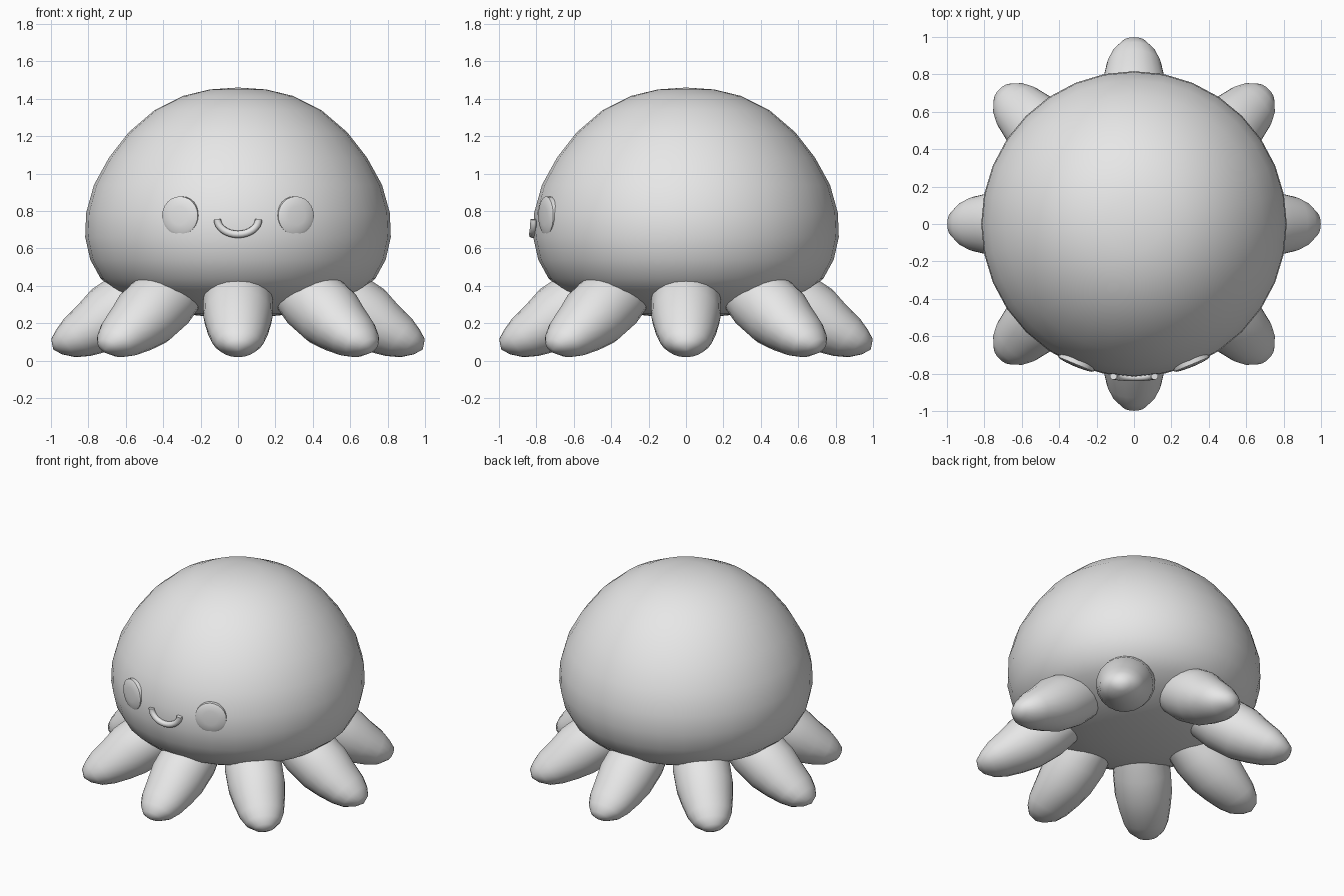
import bpy, bmesh, math
from mathutils import Vector, Matrix

cube = bpy.data.objects.get("Cube")
if cube:
    bpy.data.objects.remove(cube, do_unlink=True)

GREY = (0.8, 0.8, 0.8, 1)
mat = bpy.data.materials.new("plain grey")
mat.use_nodes = True
mat.diffuse_color = GREY
mat.node_tree.nodes["Principled BSDF"].inputs["Base Color"].default_value = GREY


def finish(obj, angle=40):
    bpy.ops.object.select_all(action='DESELECT')
    obj.select_set(True)
    bpy.context.view_layer.objects.active = obj
    bpy.ops.object.shade_smooth_by_angle(angle=math.radians(angle))


def skin(name, start, rings, end, matrix=Matrix()):
    """Closed skin from a start point, through rings of points, to an end point."""
    bm = bmesh.new()
    a, b = bm.verts.new(start), bm.verts.new(end)
    loops = [[bm.verts.new(p) for p in ring] for ring in rings]
    n = len(loops[0])
    for i in range(n):
        j = (i + 1) % n
        bm.faces.new((a, loops[0][j], loops[0][i]))
        bm.faces.new((b, loops[-1][i], loops[-1][j]))
        for lo, hi in zip(loops, loops[1:]):
            bm.faces.new((lo[i], lo[j], hi[j], hi[i]))
    bmesh.ops.recalc_face_normals(bm, faces=bm.faces)
    bm.transform(matrix)
    mesh = bpy.data.meshes.new(name)
    bm.to_mesh(mesh)
    bm.free()
    mesh.materials.append(mat)
    obj = bpy.data.objects.new(name, mesh)
    bpy.context.collection.objects.link(obj)
    finish(obj)
    return obj


def circle(n):
    return [(math.cos(math.tau * i / n), math.sin(math.tau * i / n)) for i in range(n)]


# Domed body: radius and height from the underside to the crown
body_profile = [(.15, .235), (.30, .25), (.44, .28), (.56, .325), (.66, .375),
                (.735, .44), (.79, .54), (.817, .66), (.812, .79), (.77, .94),
                (.69, 1.085), (.585, 1.22), (.445, 1.34), (.295, 1.415), (.15, 1.45)]
skin("body", (0, 0, .23),
     [[(r * c, r * s, z) for c, s in circle(32)] for r, z in body_profile],
     (0, 0, 1.46))

# Eight splayed tentacles: distance out, height, thickness, half width
leg_profile = [(.42, .40, .15, .16), (.55, .32, .18, .187), (.68, .235, .178, .185),
               (.77, .175, .15, .167), (.86, .125, .122, .145),
               (.92, .092, .09, .115), (.97, .075, .05, .065)]
TILT = math.radians(35)
up_x, up_z = math.sin(TILT), math.cos(TILT)
leg_rings = [[(x + t * s * up_x, w * c, z + t * s * up_z) for c, s in circle(20)]
             for x, z, t, w in leg_profile]
for k in range(8):
    reach = Matrix.Translation((.02 * (k % 2), 0, 0))
    skin(f"tentacle_{k + 1}", (.36, 0, .44), leg_rings, (.988, 0, .06),
         Matrix.Rotation(k * math.tau / 8, 4, 'Z') @ reach)

# Slightly domed round eyes lying on the body
for side, name in ((-1, "right_eye"), (1, "left_eye")):
    turn = Matrix.Rotation(side * math.radians(22.5), 4, 'Z')
    eye_rings = [[(r * c, y, r * s) for c, s in circle(24)]
                 for r, y in ((.103, .03), (.103, -.006), (.09, -.013), (.05, -.018))]
    skin(name, (0, .03, 0), eye_rings, (0, -.02, 0),
         turn @ Matrix.Translation((0, -.805, .775)))

# Smiling mouth: a rounded tube bent around the front
curve = bpy.data.curves.new("mouth", 'CURVE')
curve.dimensions = '3D'
curve.bevel_depth = .02
curve.bevel_resolution = 3
curve.use_fill_caps = True
steps = 16
spline = curve.splines.new('POLY')
spline.points.add(steps)
for i, p in enumerate(spline.points):
    a = math.pi * i / steps
    x = -.11 * math.cos(a)
    p.co = (x, -math.sqrt(.82 ** 2 - x * x), .755 - .08 * math.sin(a), 1)
mouth = bpy.data.objects.new("mouth", curve)
bpy.context.collection.objects.link(mouth)
curve.materials.append(mat)
bpy.ops.object.select_all(action='DESELECT')
mouth.select_set(True)
bpy.context.view_layer.objects.active = mouth
bpy.ops.object.convert(target='MESH')
finish(bpy.context.view_layer.objects.active)
